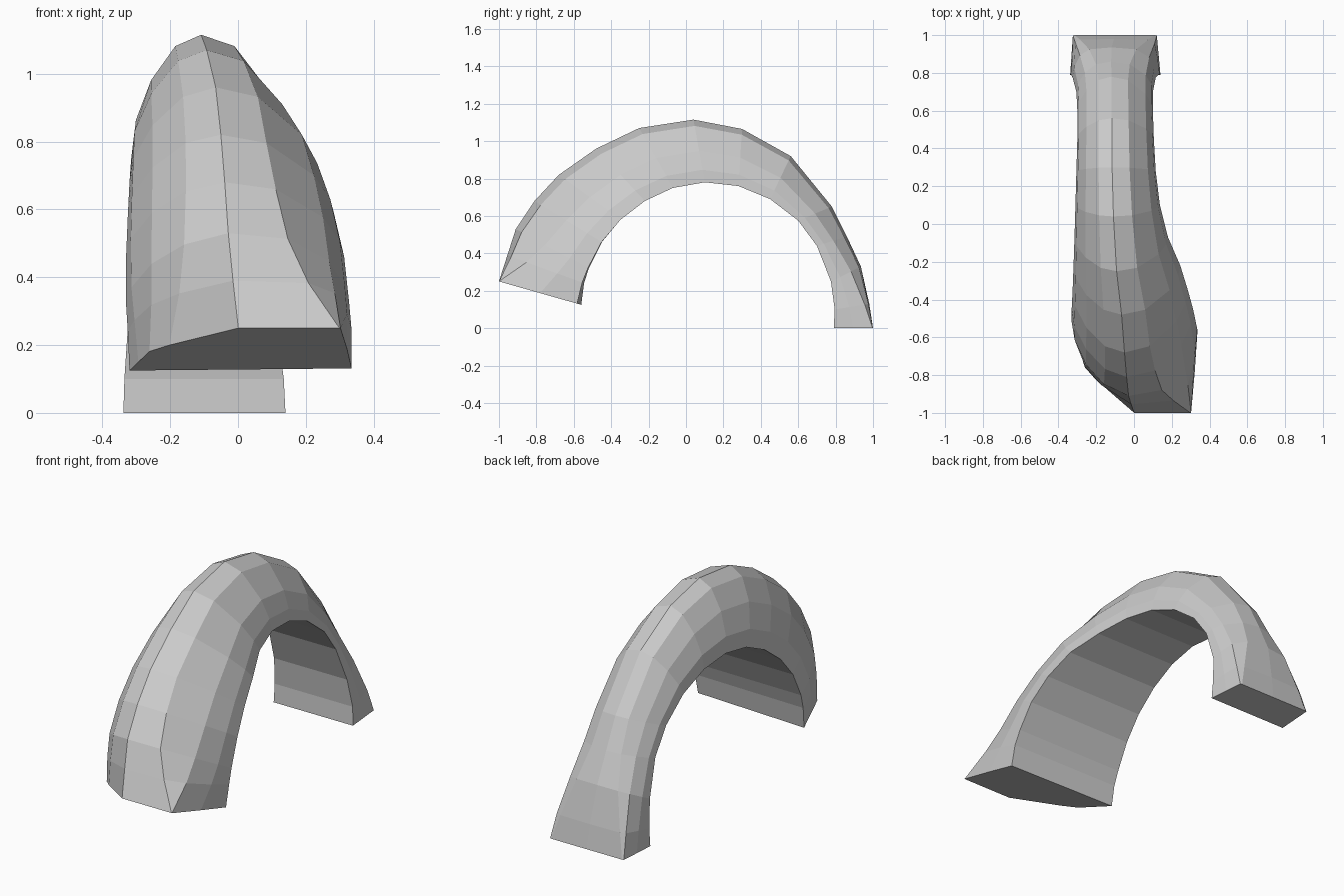
import bpy, bmesh

# stations along the arch: inner y, inner z, outer y, outer z, left x, right x, front weight, back weight
S = [
    (-.56, .125, -1.0, .25, -.32, .335, 1, 0),
    (-.545, .24, -.955, .39, -.325, .335, .5, 0),
    (-.52, .32, -.91, .53, -.33, .328, .2, 0),
    (-.45, .46, -.81, .68, -.33, .313, .06, 0),
    (-.35, .58, -.68, .82, -.325, .285, 0, 0),
    (-.22, .68, -.48, .96, -.32, .245, 0, 0),
    (-.07, .75, -.25, 1.07, -.315, .18, 0, 0),
    (.10, .78, .04, 1.115, -.31, .137, 0, 0),
    (.28, .76, .30, 1.065, -.305, .115, 0, 0),
    (.45, .69, .56, .92, -.30, .105, 0, 0),
    (.60, .575, .78, .65, -.30, .10, 0, 0),
    (.70, .44, .86, .49, -.305, .10, .0, .1),
    (.775, .25, .935, .33, -.325, .115, 0, .35),
    (.795, .10, .98, .13, -.335, .135, 0, .75),
    (.79, 0, 1.0, 0, -.338, .14, 0, 1),
]

# cross-sections as (across, outward) fractions: front foot, middle, back foot
FRONT = [(0, 0), (.04, .2), (.09, .45), (.18, .6), (.49, 1), (.945, 1), (.95, 1), (.98, .5), (1, .05)]
MID = [(0, 0), (.02, .25), (.12, .6), (.28, .9), (.45, 1), (.67, .9), (.9, .5), (.98, .2), (1, 0)]
BACK = [(0, 0), (.015, .5), (.03, .99), (.05, 1), (.5, 1), (.94, 1), (.96, .99), (.98, .5), (1, 0)]

bm = bmesh.new()
rings = []
for iy, iz, oy, oz, xl, xr, wf, wb in S:
    ring = []
    for f, m, b in zip(FRONT, MID, BACK):
        u, t = (f[k] * wf + b[k] * wb + m[k] * (1 - wf - wb) for k in (0, 1))
        ring.append(bm.verts.new((xl + (xr - xl) * u, iy + (oy - iy) * t, iz + (oz - iz) * t)))
    rings.append(ring)

# skin the stations and close both feet
n = len(MID)
for a, b in zip(rings, rings[1:]):
    for i in range(n):
        j = (i + 1) % n
        bm.faces.new((a[i], a[j], b[j], b[i]))
bm.faces.new(rings[0])
bm.faces.new(rings[-1][::-1])
bmesh.ops.recalc_face_normals(bm, faces=bm.faces)

mesh = bpy.data.meshes.new("arch")
bm.to_mesh(mesh)
bm.free()
arch = bpy.data.objects.new("arch", mesh)
bpy.context.collection.objects.link(arch)

mat = bpy.data.materials.new("light grey")
mat.diffuse_color = (.6, .6, .6, 1)
mesh.materials.append(mat)
